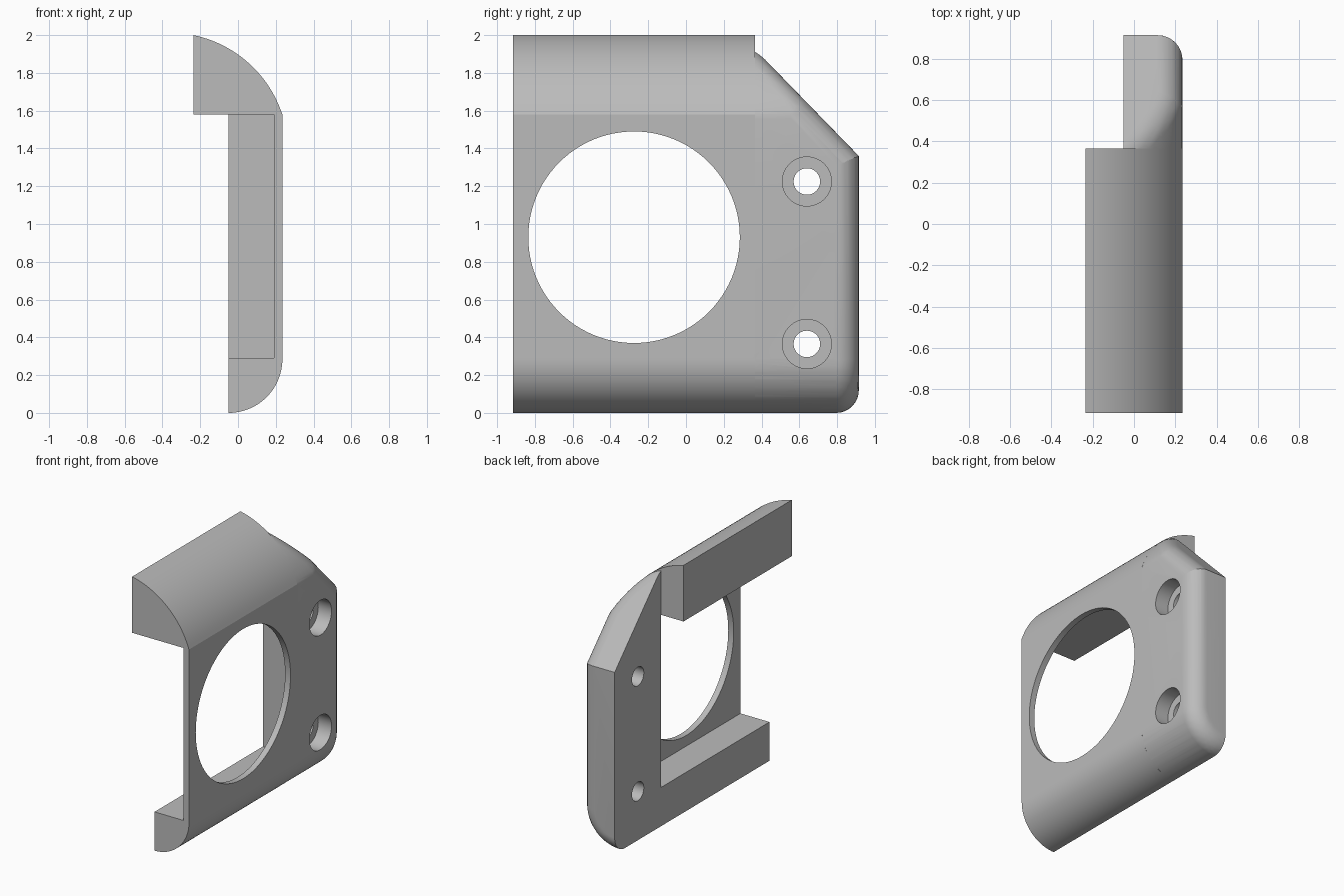
import bpy, bmesh
from math import sin, cos, radians, pi, sqrt
from mathutils import Vector, Matrix

cube = bpy.data.objects.get("Cube")
if cube:
    bpy.data.objects.remove(cube, do_unlink=True)

grey = bpy.data.materials.new("plain grey")
grey.use_nodes = True
COLOUR = (0.5, 0.5, 0.5, 1)
grey.diffuse_color = COLOUR
grey.node_tree.nodes["Principled BSDF"].inputs["Base Color"].default_value = COLOUR

FRONT, BACK, STEP = -0.915, 0.915, 0.365   # ends along y, and end of the top block
FACE, REAR, TOP_REAR = 0.235, -0.05, -0.235
FILLET = 0.12
TOP_C, TOP_R = Vector((-0.364, 1.383)), 0.63
LOW_C, LOW_R = Vector((REAR, 0.285)), 0.285


def to_object(name, bm):
    bmesh.ops.recalc_face_normals(bm, faces=bm.faces)
    mesh = bpy.data.meshes.new(name)
    bm.to_mesh(mesh)
    bm.free()
    mesh.materials.append(grey)
    ob = bpy.data.objects.new(name, mesh)
    bpy.context.collection.objects.link(ob)
    return ob


def arc(c, r, a0, a1, n):
    steps = [radians(a0 + (a1 - a0) * i / n) for i in range(n + 1)]
    return [(c.x + r * cos(a), c.y + r * sin(a)) for a in steps]


def prism(name, outline, y0, y1):
    bm = bmesh.new()
    face = bm.faces.new([bm.verts.new((x, y0, z)) for x, z in outline])
    new = bmesh.ops.extrude_face_region(bm, geom=[face])["geom"]
    moved = [v for v in new if isinstance(v, bmesh.types.BMVert)]
    bmesh.ops.translate(bm, verts=moved, vec=(0, y1 - y0, 0))
    return to_object(name, bm)


def cylinder(name, y, z, r, x0, x1, n=64):
    bm = bmesh.new()
    place = Matrix.Translation(((x0 + x1) / 2, y, z)) @ Matrix.Rotation(pi / 2, 4, "Y")
    bmesh.ops.create_cone(bm, cap_ends=True, segments=n, radius1=r, radius2=r,
                          depth=x1 - x0, matrix=place)
    return to_object(name, bm)


def rounded_hull(name, centres):
    """Convex body rounded by a ball of the fillet radius."""
    ball = bmesh.new()
    bmesh.ops.create_uvsphere(ball, u_segments=32, v_segments=16, radius=FILLET)
    offsets = [v.co.copy() for v in ball.verts]
    ball.free()
    bm = bmesh.new()
    for c in centres:
        for o in offsets:
            bm.verts.new(Vector(c) + o)
    bmesh.ops.convex_hull(bm, input=bm.verts)
    bmesh.ops.delete(bm, geom=[v for v in bm.verts if not v.link_faces], context="VERTS")
    bmesh.ops.dissolve_limit(bm, angle_limit=0.005, verts=bm.verts, edges=bm.edges)
    return to_object(name, bm)


def combine(target, tool, operation):
    mod = target.modifiers.new("combine", "BOOLEAN")
    mod.operation, mod.solver, mod.object = operation, "EXACT", tool
    graph = bpy.context.evaluated_depsgraph_get()
    mesh = bpy.data.meshes.new_from_object(target.evaluated_get(graph))
    target.modifiers.clear()
    target.data = mesh
    bpy.data.objects.remove(tool, do_unlink=True)


# Main length: curved top block, thin face plate and rounded bottom rail
top_start, top_end = 78.2, 18.1
outline = [(TOP_REAR, 2.0)] + arc(TOP_C, TOP_R, top_start, top_end, 24)[1:-1]
outline += [(FACE, 1.58)] + arc(LOW_C, LOW_R, 0, -90, 24)
outline += [(REAR, 0.29), (0.19, 0.29), (0.19, 1.58), (TOP_REAR, 1.58)]
bracket = prism("bracket", outline, FRONT, STEP)

# End post: filleted end face meets a filleted sloping face at a sharp crease
core = arc(TOP_C, TOP_R - FILLET, 90, 20.1, 16)
core += arc(LOW_C, LOW_R - FILLET, 0, -90, 12) + [(TOP_C.x, FILLET)]
slope_n = Vector((0.717, 0.697))
slope_c = slope_n.dot(Vector((BACK, 1.36))) - FILLET
square_end = [(x, y, z) for x, z in core for y in (0, BACK - FILLET)]
sloped_end = [(x, y, z) for x, z in core
              for y in (-0.2, (slope_c - slope_n.y * z) / slope_n.x)]
post = prism("end_post", [(REAR, -0.2), (0.5, -0.2), (0.5, 2.2), (REAR, 2.2)], STEP, 1.2)
combine(post, rounded_hull("square_end", square_end), "INTERSECT")
combine(post, rounded_hull("sloped_end", sloped_end), "INTERSECT")
combine(bracket, post, "UNION")

# Large opening and two counterbored screw holes
combine(bracket, cylinder("opening", -0.275, 0.93, 0.56, 0.1, 0.4, 96), "DIFFERENCE")
for z in (0.365, 1.225):
    combine(bracket, cylinder("screw_hole", 0.64, z, 0.07, -0.2, 0.4), "DIFFERENCE")
    combine(bracket, cylinder("counterbore", 0.64, z, 0.13, FACE - 0.11, 0.4), "DIFFERENCE")

bpy.ops.object.select_all(action="DESELECT")
bracket.select_set(True)
bpy.context.view_layer.objects.active = bracket
bpy.ops.object.shade_smooth_by_angle(angle=radians(15))
